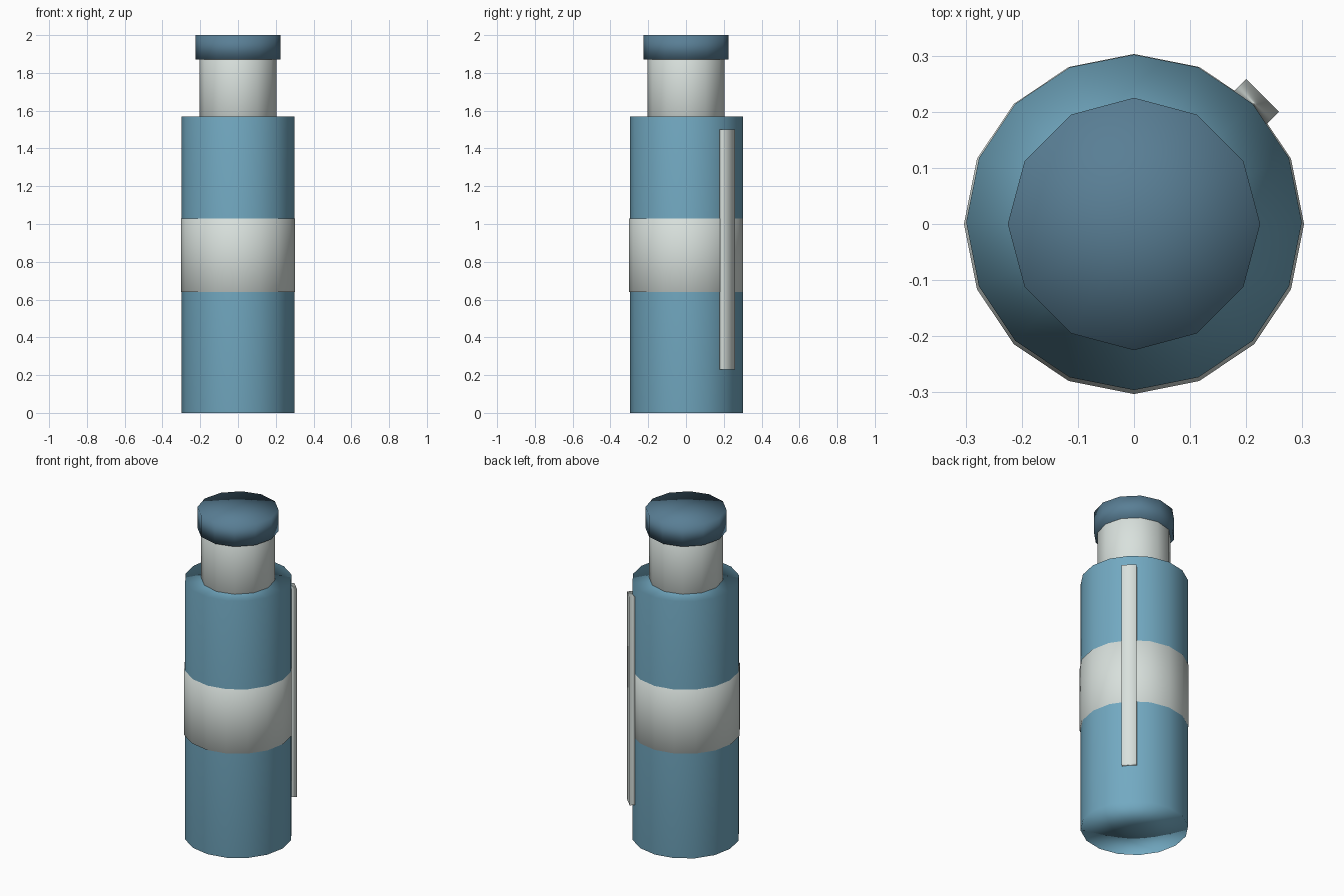
import bpy, bmesh, math
from mathutils import Matrix

if "Cube" in bpy.data.objects:
    bpy.data.objects.remove(bpy.data.objects["Cube"])


def material(name, rgb):
    m = bpy.data.materials.new(name)
    m.diffuse_color = (*rgb, 1)
    m.use_nodes = True
    m.node_tree.nodes["Principled BSDF"].inputs["Base Color"].default_value = m.diffuse_color
    return m


BLUE = material("light_blue", (0.17, 0.40, 0.54))
WHITE = material("off_white", (0.69, 0.75, 0.72))
NAVY = material("slate_blue", (0.10, 0.21, 0.30))


def finish(name, bm, mat):
    """Smooth object whose normals follow the larger faces."""
    bmesh.ops.recalc_face_normals(bm, faces=bm.faces)
    me = bpy.data.meshes.new(name)
    bm.to_mesh(me)
    bm.free()
    me.materials.append(mat)
    for p in me.polygons:
        p.use_smooth = True
    ob = bpy.data.objects.new(name, me)
    bpy.context.collection.objects.link(ob)
    mod = ob.modifiers.new("area_normals", 'WEIGHTED_NORMAL')
    mod.mode = 'FACE_AREA'
    return ob


def cylinder(name, mat, sides, r, z0, z1, y=0.0):
    bm = bmesh.new()
    bmesh.ops.create_cone(bm, cap_ends=True, segments=sides,
                          radius1=r, radius2=r, depth=z1 - z0,
                          matrix=Matrix.Translation((0, y, (z0 + z1) / 2)))
    # fan the end caps around a centre point
    bmesh.ops.poke(bm, faces=[f for f in bm.faces if len(f.verts) > 4])
    return finish(name, bm, mat)


# Body, label band, neck and cap
cylinder("body", BLUE, 16, 0.299, 0.0, 1.57, 0.003)
cylinder("label_band", WHITE, 16, 0.303, 0.64, 1.03)
cylinder("neck", WHITE, 12, 0.205, 1.55, 1.89)
cylinder("cap", NAVY, 12, 0.225, 1.87, 2.0)

# Vertical clip on the back right side
bm = bmesh.new()
bmesh.ops.create_cube(bm, size=1, matrix=(
    Matrix.Rotation(math.radians(45), 4, 'Z')
    @ Matrix.Translation((0.303, 0, 0.865))
    @ Matrix.Diagonal((0.042, 0.082, 1.27, 1))))
finish("clip", bm, WHITE)
